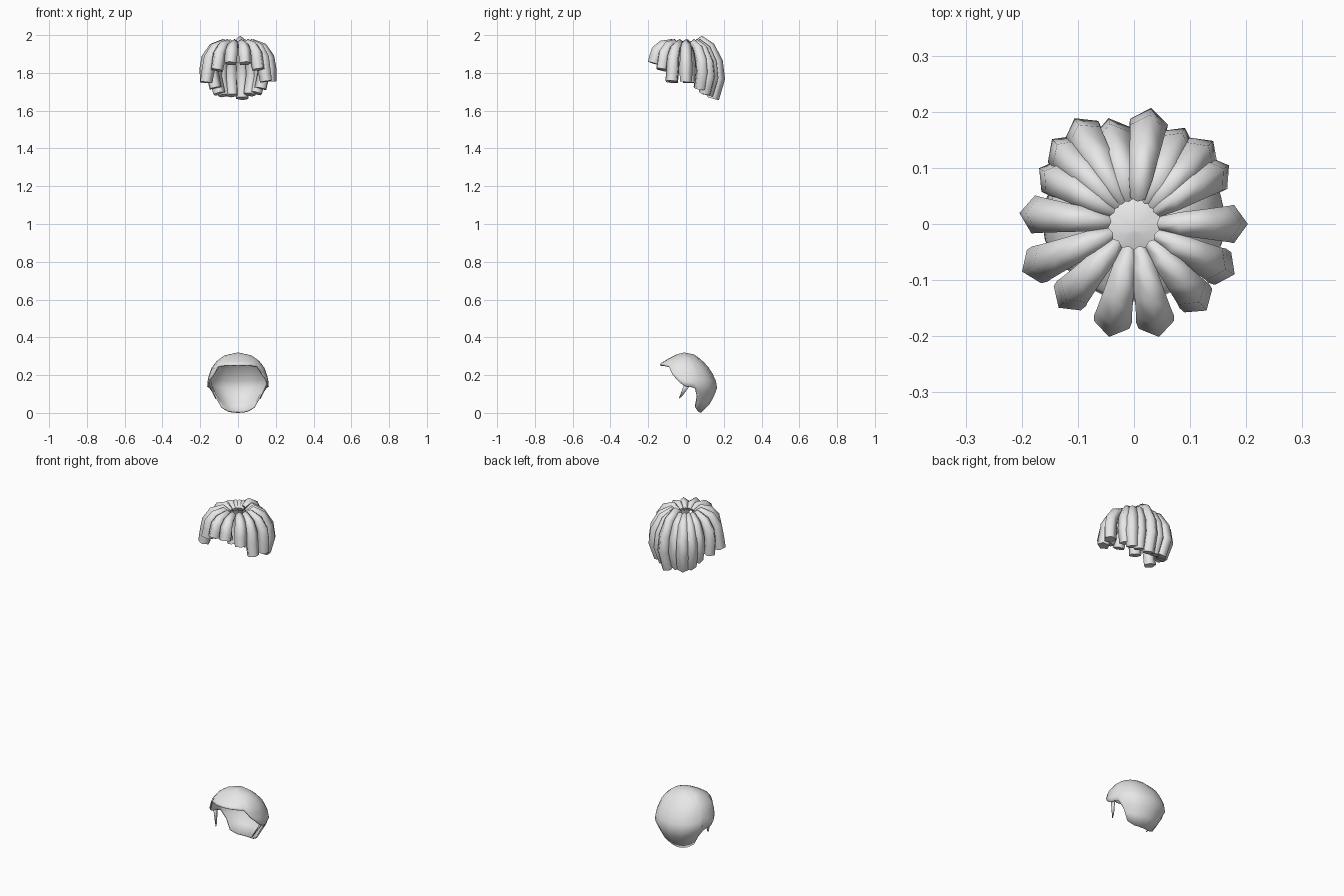
import bpy, bmesh, math
from mathutils import Vector

old = bpy.data.objects.get("Cube")
if old:
    bpy.data.objects.remove(old, do_unlink=True)

GREY = (0.8, 0.8, 0.8, 1)
mat = bpy.data.materials.new("light grey")
mat.use_nodes = True
mat.diffuse_color = GREY
mat.node_tree.nodes["Principled BSDF"].inputs["Base Color"].default_value = GREY


def finish(bm, name, angle, thickness=0):
    bmesh.ops.recalc_face_normals(bm, faces=bm.faces)
    mesh = bpy.data.meshes.new(name)
    bm.to_mesh(mesh)
    bm.free()
    mesh.materials.append(mat)
    ob = bpy.data.objects.new(name, mesh)
    bpy.context.collection.objects.link(ob)
    bpy.ops.object.select_all(action="DESELECT")
    ob.select_set(True)
    bpy.context.view_layer.objects.active = ob
    bpy.ops.object.shade_smooth_by_angle(angle=math.radians(angle))
    if thickness:
        mod = ob.modifiers.new("thickness", "SOLIDIFY")
        mod.thickness = thickness
        mod.offset = -1
    return ob


def lerp_table(table, v):
    if v <= table[0][0]:
        return table[0][1]
    for (a, p), (b, q) in zip(table, table[1:]):
        if v <= b:
            return p + (q - p) * (v - a) / (b - a)
    return table[-1][1]


def bridge(bm, lower, upper, closed=False):
    n = len(lower)
    for i in range(n if closed else n - 1):
        j = (i + 1) % n
        quad = []
        for v in (lower[i], lower[j], upper[j], upper[i]):
            if v not in quad:
                quad.append(v)
        bm.faces.new(quad)


# Ring of hair locks: outermost point of each in plan
TIPS = [(.21, 0), (.18, -.09), (.13, -.155), (.045, -.203), (-.045, -.203),
        (-.135, -.15), (-.2, -.085), (-.21, .02), (-.17, .1), (-.145, .15),
        (-.105, .187), (-.045, .187), (.03, .205), (.09, .17), (.14, .147), (.17, .105)]
END_HEIGHT = [(-.2, 1.85), (-.15, 1.815), (-.085, 1.75), (0, 1.755),
              (.1, 1.72), (.15, 1.69), (.19, 1.68), (.205, 1.665)]
SIDES = 5


def make_lock(index, x, y):
    reach = math.hypot(x, y) - .034
    out = Vector((x, y, 0)).normalized()
    side = Vector((-out.y, out.x, 0))
    back = min(max((y + .05) / .2, 0), 1)
    end = lerp_table(END_HEIGHT, y)
    top = 1.975 if y > .2 else 1.957
    drop = top - end
    tuck = .03 * back
    path = [(.048, top - .02, .014), (.08, top, .022),
            (.08 + (reach - .08) * .5, top - drop * .12, .029),
            (.08 + (reach - .08) * (.8 + .1 * back), top - drop * .38, .034),
            (reach - .012 * (1 - back), top - drop * .66, .036),
            (reach - tuck, end, .034)]
    bm = bmesh.new()
    rings = []
    for i, (r, z, size) in enumerate(path):
        prev, nxt = path[max(i - 1, 0)], path[min(i + 1, len(path) - 1)]
        along = (out * (nxt[0] - prev[0]) + Vector((0, 0, nxt[1] - prev[1]))).normalized()
        up = side.cross(along).normalized()
        if up.dot(out + Vector((0, 0, 1))) < 0:
            up.negate()
        centre = out * r + Vector((0, 0, z))
        angles = [math.tau * k / SIDES for k in range(SIDES)]
        rings.append([bm.verts.new(centre + size * (up * math.cos(a) + side * math.sin(a)))
                      for a in angles])
    for lower, upper in zip(rings, rings[1:]):
        bridge(bm, lower, upper, closed=True)
    bm.faces.new(rings[0])
    bm.faces.new(rings[-1])
    finish(bm, f"hair_lock_{index + 1}", 75)


for index, (x, y) in enumerate(TIPS):
    make_lock(index, x, y)

# Hair cap: half-widths by height towards the side, front and back
SIDE = [(0, .07), (.03, .1), (.1, .138), (.14, .163), (.18, .16),
        (.24, .14), (.28, .108), (.305, .07), (.32, 0)]
FRONT = [(.25, .14), (.265, .13), (.295, .075), (.312, .035), (.32, 0)]
BACK = [(0, .08), (.05, .13), (.12, .166), (.15, .17), (.2, .15),
        (.25, .12), (.285, .085), (.31, .05), (.32, 0)]
# Height of the open edge, from the fringe (-1) round to the nape (1)
EDGE = [(-1, .253), (-.85, .252), (-.65, .245), (-.5, .2), (-.2, .155), (0, .14),
        (.15, .138), (.3, .128), (.4, .085), (.46, .028), (.7, .008), (1, 0)]
STATIONS = [-1, -.95, -.82, -.65, -.5, -.35, -.2, 0, .15, .3, .4, .46, .6, .75, .9, 1]
ROWS = 10

bm = bmesh.new()
pole = bm.verts.new((0, -.01, .32))
half = [(s, 1) for s in STATIONS] + [(s, -1) for s in reversed(STATIONS[1:-1])]
rings = [[pole] * len(half)]
for row in range(1, ROWS + 1):
    ring = []
    for s, mirror in half:
        t = row / ROWS
        z = .32 - (.32 - lerp_table(EDGE, s)) * t ** 1.5
        depth = lerp_table(FRONT if s < 0 else BACK, z)
        across = max(1 - s * s, 0) ** .45
        ring.append(bm.verts.new((mirror * lerp_table(SIDE, z) * across,
                                  s * depth - .01 * (1 - t), z)))
    rings.append(ring)
for upper, lower in zip(rings, rings[1:]):
    bridge(bm, lower, upper, closed=True)
finish(bm, "hair_cap", 60, thickness=.008)

# Thin sideburns hanging in front of the ears
for mirror, name in ((1, "left_sideburn"), (-1, "right_sideburn")):
    bm = bmesh.new()
    corners = [(.148, -.01, .15), (.148, .02, .145), (.122, -.02, .09), (.115, -.038, .076)]
    bm.faces.new([bm.verts.new((mirror * x, y, z)) for x, y, z in corners])
    finish(bm, name, 40, thickness=.005)
